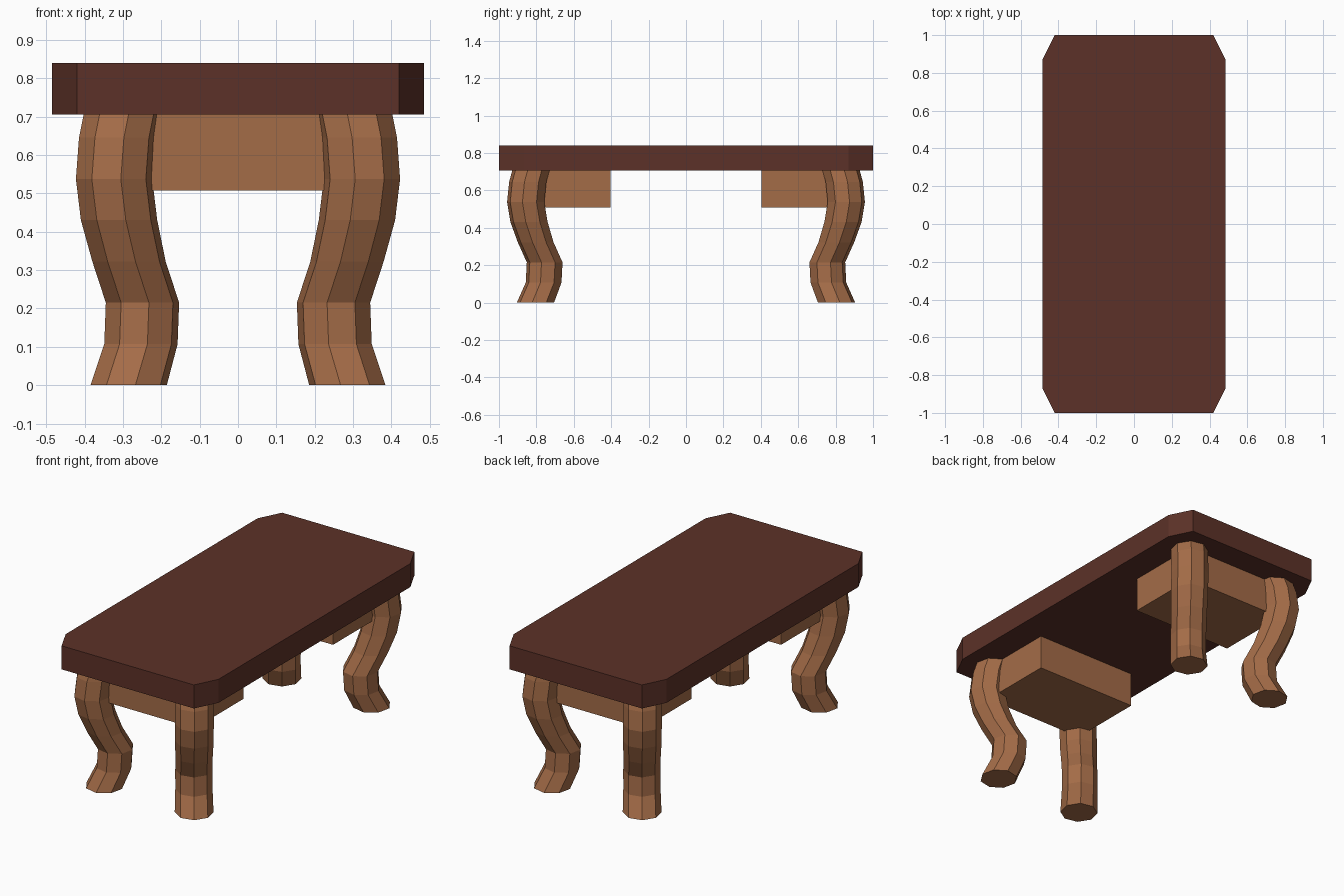
import bpy, bmesh, math

if "Cube" in bpy.data.objects:
    bpy.data.objects.remove(bpy.data.objects["Cube"])


def material(name, rgb):
    m = bpy.data.materials.new(name)
    m.diffuse_color = (*rgb, 1)
    m.use_nodes = True
    m.node_tree.nodes["Principled BSDF"].inputs["Base Color"].default_value = m.diffuse_color
    return m


DARK = material("dark mahogany", (0.107, 0.031, 0.021))
WOOD = material("light brown wood", (0.372, 0.150, 0.064))


def loft(name, rings, mat):
    """Join a stack of equal-sided rings into a capped solid."""
    bm = bmesh.new()
    rows = [[bm.verts.new(p) for p in ring] for ring in rings]
    n = len(rows[0])
    for a, b in zip(rows, rows[1:]):
        for i in range(n):
            j = (i + 1) % n
            bm.faces.new((a[i], a[j], b[j], b[i]))
    bm.faces.new(rows[0])
    bm.faces.new(rows[-1])
    bmesh.ops.recalc_face_normals(bm, faces=bm.faces)
    me = bpy.data.meshes.new(name)
    bm.to_mesh(me)
    bm.free()
    me.materials.append(mat)
    ob = bpy.data.objects.new(name, me)
    bpy.context.collection.objects.link(ob)
    return ob


def slab(name, outline, z0, z1, mat):
    return loft(name, [[(x, y, z) for x, y in outline] for z in (z0, z1)], mat)


# Table top with clipped corners
slab("table_top", [(-0.42, -1), (0.42, -1), (0.485, -0.87), (0.485, 0.87),
                   (0.42, 1), (-0.42, 1), (-0.485, 0.87), (-0.485, -0.87)],
     0.705, 0.84, DARK)

# Curved octagonal legs: (height, x of centre); y follows the same bend
PATH = [(0, 0.285), (0.107, 0.253), (0.215, 0.249), (0.322, 0.284),
        (0.43, 0.310), (0.537, 0.323), (0.645, 0.315), (0.72, 0.300)]
BEND = math.radians(55)
for sy, end in ((-1, "front"), (1, "back")):
    for sx, side in ((-1, "left"), (1, "right")):
        rings = []
        for z, cx in PATH:
            cy = 0.805 + 1.37 * (cx - 0.285)
            r = 0.097 if 0.05 < z < 0.4 else 0.101
            rings.append([(sx * (cx + r * math.cos(BEND + k * math.pi / 4)),
                           sy * (cy + r * math.sin(BEND + k * math.pi / 4)), z)
                          for k in range(8)])
        loft(f"{end}_{side}_leg", rings, WOOD)

    # Support block between each pair of legs
    slab(f"{end}_block", [(-0.32, sy * 0.405), (0.32, sy * 0.405),
                          (0.32, sy * 0.85), (-0.32, sy * 0.85)],
         0.507, 0.71, WOOD)
